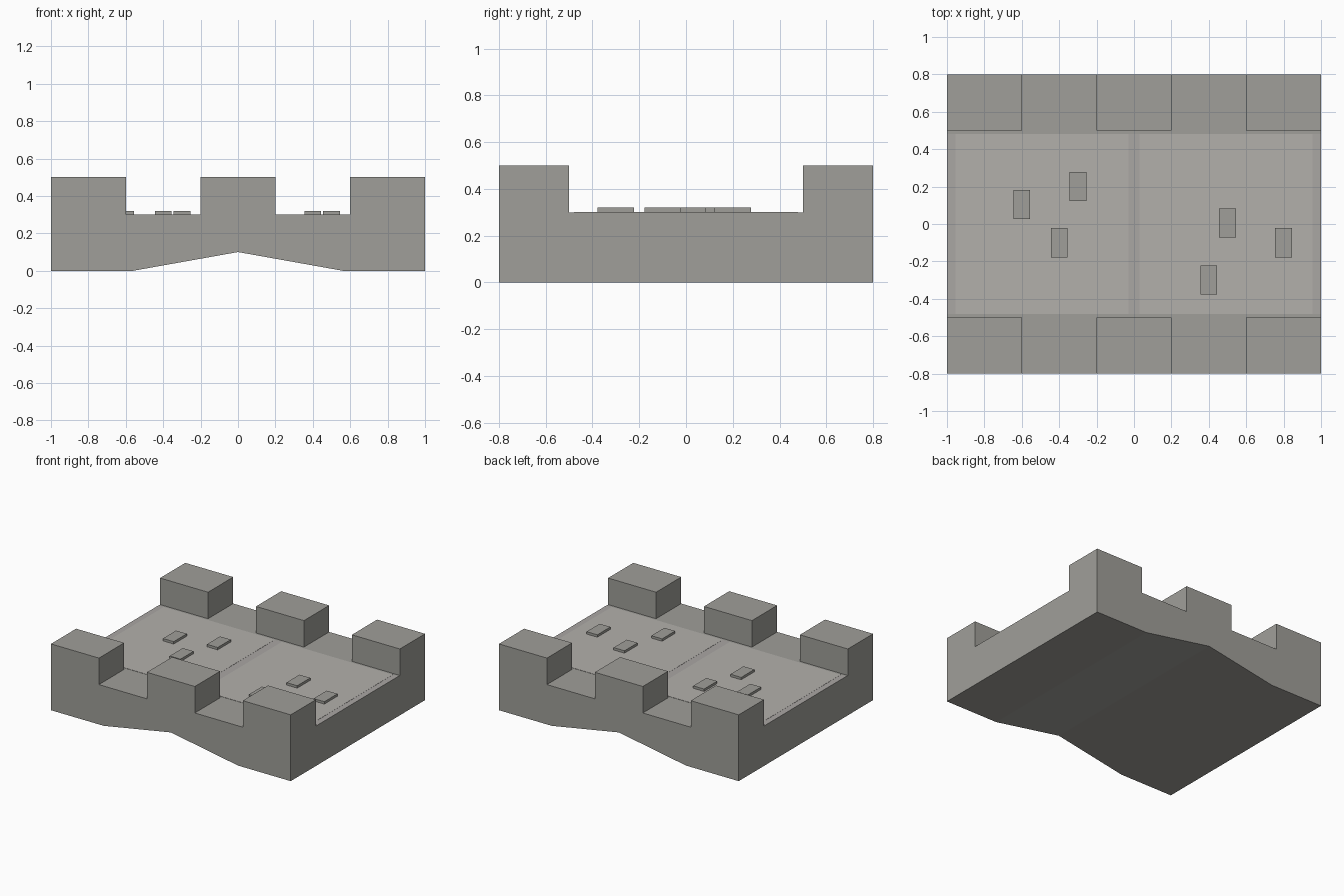
import bpy, bmesh
from mathutils import Vector

if "Cube" in bpy.data.objects:
    bpy.data.objects.remove(bpy.data.objects["Cube"])


def material(name, rgb):
    m = bpy.data.materials.new(name)
    m.diffuse_color = (*rgb, 1)
    m.use_nodes = True
    m.node_tree.nodes["Principled BSDF"].inputs["Base Color"].default_value = m.diffuse_color
    return m


stone = material("stone", (0.35, 0.345, 0.32))
paving = material("paving", (0.45, 0.435, 0.41))
joint = material("joint", (0.40, 0.385, 0.37))


def finish(name, bm, mat):
    bmesh.ops.recalc_face_normals(bm, faces=bm.faces)
    me = bpy.data.meshes.new(name)
    bm.to_mesh(me)
    bm.free()
    me.materials.append(mat)
    ob = bpy.data.objects.new(name, me)
    bpy.context.collection.objects.link(ob)
    return ob


def box(name, lo, hi, mat):
    bm = bmesh.new()
    bmesh.ops.create_cube(bm, size=1)
    lo, hi = Vector(lo), Vector(hi)
    bmesh.ops.scale(bm, vec=hi - lo, verts=bm.verts)
    bmesh.ops.translate(bm, vec=(lo + hi) / 2, verts=bm.verts)
    return finish(name, bm, mat)


# Bridge body: shallow pointed underside, profile pushed through from front to back
bm = bmesh.new()
profile = [(-1, 0), (-0.56, 0), (0, 0.1), (0.56, 0), (1, 0), (1, 0.3), (-1, 0.3)]
face = bm.faces.new([bm.verts.new((x, -0.8, z)) for x, z in profile])
ext = bmesh.ops.extrude_face_region(bm, geom=[face])
bmesh.ops.translate(bm, vec=(0, 1.6, 0),
                    verts=[g for g in ext["geom"] if isinstance(g, bmesh.types.BMVert)])
bmesh.ops.recalc_face_normals(bm, faces=bm.faces)

# Merlons: divide the top and raise every other edge block
cuts = [((x, 0, 0), (1, 0, 0)) for x in (-0.6, -0.2, 0.2, 0.6)]
cuts += [((0, y, 0), (0, 1, 0)) for y in (-0.5, 0.5)]
for co, no in cuts:
    bmesh.ops.bisect_plane(bm, geom=bm.verts[:] + bm.edges[:] + bm.faces[:],
                           plane_co=co, plane_no=no)
blocks = []
for f in bm.faces:
    c = f.calc_center_median()
    if f.normal.z > 0.9 and abs(c.y) > 0.5 and (abs(c.x) < 0.2 or abs(c.x) > 0.6):
        blocks.append(f)
ext = bmesh.ops.extrude_face_region(bm, geom=blocks)
bmesh.ops.translate(bm, vec=(0, 0, 0.2),
                    verts=[g for g in ext["geom"] if isinstance(g, bmesh.types.BMVert)])
old = [f for f in blocks if f.is_valid]
if old:
    bmesh.ops.delete(bm, geom=old, context='FACES')
bmesh.ops.recalc_face_normals(bm, faces=bm.faces)
bmesh.ops.dissolve_limit(bm, angle_limit=0.01, verts=bm.verts, edges=bm.edges)
finish("bridge_body", bm, stone)

# Paved walkway panels with darker joints at the middle and the ends
for side, s in (("left", -1), ("right", 1)):
    xs = sorted((s * 0.03, s * 0.955))
    box(f"paving_{side}", (xs[0], -0.48, 0.299), (xs[1], 0.48, 0.302), paving)
    xs = sorted((s * 0.955, s * 1.0))
    box(f"end_joint_{side}", (xs[0], -0.48, 0.299), (xs[1], 0.48, 0.301), joint)
box("middle_joint", (-0.03, -0.48, 0.299), (0.03, 0.48, 0.301), joint)

# Loose raised stones on the walkway
spots = [(-0.6, 0.105), (-0.3, 0.2), (-0.4, -0.1), (0.4, -0.3), (0.5, 0.005), (0.8, -0.1)]
for i, (x, y) in enumerate(spots, 1):
    box(f"raised_stone_{i}", (x - 0.045, y - 0.078, 0.3), (x + 0.045, y + 0.078, 0.32), stone)
